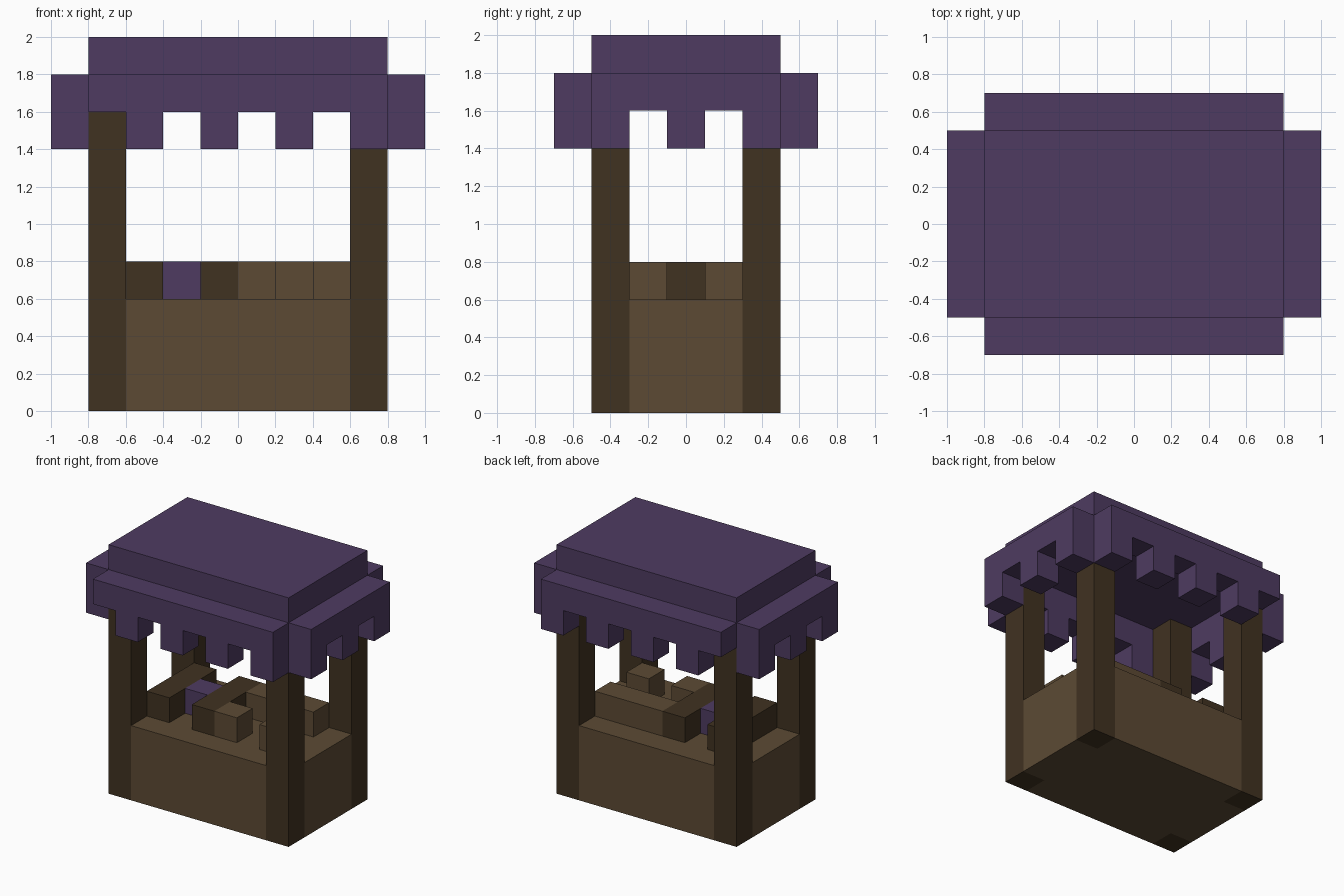
import bpy
import bmesh
from mathutils import Vector

if "Cube" in bpy.data.objects:
    bpy.data.objects.remove(bpy.data.objects["Cube"], do_unlink=True)

U = 0.2  # block size


def make_material(name, rgb):
    linear = [((c / 255 + 0.055) / 1.055) ** 2.4 for c in rgb] + [1.0]
    mat = bpy.data.materials.new(name)
    mat.use_nodes = True
    mat.diffuse_color = linear
    mat.node_tree.nodes["Principled BSDF"].inputs["Base Color"].default_value = linear
    return mat


purple = make_material("purple_cloth", (78, 59, 97))
light_wood = make_material("light_wood", (92, 74, 52))
dark_wood = make_material("dark_wood", (64, 50, 33))


def prism(name, points, depth, mat):
    """Extrude a closed outline of 3D points along the depth vector."""
    bm = bmesh.new()
    face = bm.faces.new([bm.verts.new(p) for p in points])
    result = bmesh.ops.extrude_face_region(bm, geom=[face], use_keep_orig=True)
    top = [g for g in result["geom"] if isinstance(g, bmesh.types.BMVert)]
    bmesh.ops.translate(bm, vec=Vector(depth), verts=top)
    bmesh.ops.recalc_face_normals(bm, faces=bm.faces)
    mesh = bpy.data.meshes.new(name)
    bm.to_mesh(mesh)
    bm.free()
    mesh.materials.append(mat)
    obj = bpy.data.objects.new(name, mesh)
    bpy.context.collection.objects.link(obj)
    return obj


def box(name, lo, hi, mat):
    (x0, y0, z0), (x1, y1, z1) = lo, hi
    outline = [(x0, y0, z0), (x1, y0, z0), (x1, y1, z0), (x0, y1, z0)]
    return prism(name, outline, (0, 0, z1 - z0), mat)


def block(name, col, row, cols, rows, mat):
    """Goods on the counter, placed by block column (x) and row (y)."""
    x, y = -0.8 + col * U, -0.5 + row * U
    return box(name, (x, y, 0.6), (x + cols * U, y + rows * U, 0.8), mat)


def valance(name, cells, first_tab, place, depth):
    """Cloth strip with a tab hanging under every second cell."""
    start = -cells * U / 2
    outline = [(start, 1.8)]
    for i in range(cells):
        bottom = 1.4 if i % 2 == first_tab else 1.6
        outline += [(start + i * U, bottom), (start + (i + 1) * U, bottom)]
    outline.append((-start, 1.8))
    return prism(name, [place(a, z) for a, z in outline], depth, purple)


# Counter body, notched at the corners for the posts
quarter = [(0.8, 0.3), (0.6, 0.3), (0.6, 0.5)]
plan = quarter + [(-x, y) for x, y in reversed(quarter)]
plan += [(-x, -y) for x, y in plan]
prism("counter", [(x, y, 0) for x, y in plan], (0, 0, 0.6), light_wood)

# Corner posts
for side, x in (("right", -0.8), ("left", 0.6)):
    for end, y in (("front", -0.5), ("back", 0.3)):
        box(f"{end}_{side}_post", (x, y, 0), (x + U, y + U, 1.8), dark_wood)

# Canopy top and hanging valances
box("canopy_top", (-0.8, -0.5, 1.8), (0.8, 0.5, 2.0), purple)
for name, y in (("front_valance", -0.7), ("back_valance", 0.5)):
    valance(name, 8, 1, lambda a, z: (a, y, z), (0, U, 0))
for name, x in (("right_valance", -1.0), ("left_valance", 0.8)):
    valance(name, 5, 0, lambda a, z: (x, a, z), (U, 0, 0))

# Goods on the counter
block("outer_rail", 1, 1, 1, 3, dark_wood)
block("inner_rail", 3, 1, 1, 3, dark_wood)
block("cloth_bundle", 2, 2, 1, 1, purple)
block("back_plank", 4, 3, 3, 1, light_wood)
block("inner_crate", 4, 1, 1, 1, light_wood)
block("outer_crate", 6, 1, 1, 1, light_wood)
